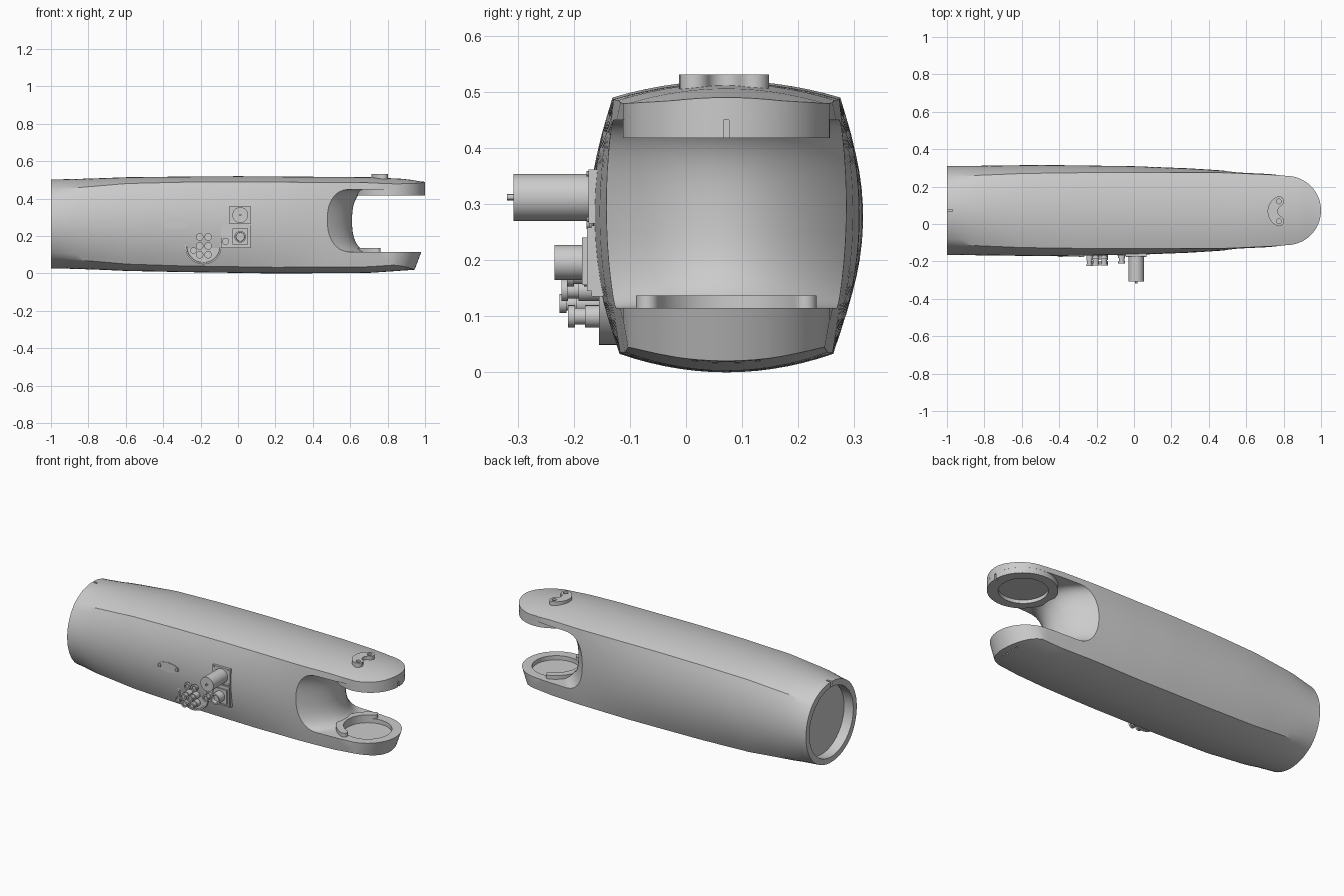
import bpy, bmesh, math
from math import sin, cos, pi, radians

if "Cube" in bpy.data.objects:
    bpy.data.objects.remove(bpy.data.objects["Cube"])

CY = 0.072  # body centre line in y


def loft(name, sections):
    """Skin closed rings of equal length and cap both ends."""
    bm = bmesh.new()
    rings = [[bm.verts.new(p) for p in s] for s in sections]
    n = len(rings[0])
    for a, b in zip(rings, rings[1:]):
        for i in range(n):
            j = (i + 1) % n
            bm.faces.new((a[i], a[j], b[j], b[i]))
    bm.faces.new(rings[0])
    bm.faces.new(rings[-1])
    bmesh.ops.recalc_face_normals(bm, faces=bm.faces)
    me = bpy.data.meshes.new(name)
    bm.to_mesh(me)
    bm.free()
    ob = bpy.data.objects.new(name, me)
    bpy.context.collection.objects.link(ob)
    return ob


def lathe(name, axis, centre, profile, n=32):
    """Turned part: profile is (position along axis, radius)."""
    u, v = centre
    rings = []
    for h, r in profile:
        ring = []
        for i in range(n):
            a, b = u + r * cos(2 * pi * i / n), v + r * sin(2 * pi * i / n)
            ring.append({'x': (h, a, b), 'y': (a, h, b), 'z': (a, b, h)}[axis])
        rings.append(ring)
    return loft(name, rings)


def rod(name, axis, centre, h0, h1, r, n=32):
    return lathe(name, axis, centre, [(h0, r), (h1, r)], n)


def box(name, x0, x1, y0, y1, z0, z1):
    return loft(name, [[(x0, y, z0), (x1, y, z0), (x1, y, z1), (x0, y, z1)] for y in (y0, y1)])


def arc_strip(name, centre, r, half, a0, a1, z0, z1):
    """Curved plate with rounded ends lying in the xy plane."""
    cx, cy = centre
    pts = []
    for rr, s, e in ((r + half, a0, a1), (r - half, a1, a0)):
        for i in range(17):
            a = radians(s + (e - s) * i / 16)
            pts.append((cx + rr * cos(a), cy + rr * sin(a)))
        a = radians(e)
        ex, ey = cx + r * cos(a), cy + r * sin(a)
        d = 0 if rr > r else pi
        for i in range(1, 8):
            b = a + d + pi * i / 8
            pts.append((ex + half * cos(b), ey + half * sin(b)))
    return loft(name, [[(x, y, z) for x, y in pts] for z in (z0, z1)])


def boolean(ob, cutters, op='DIFFERENCE'):
    for c in cutters:
        c.hide_render = True
        m = ob.modifiers.new('cut', 'BOOLEAN')
        m.object, m.operation, m.solver = c, op, 'EXACT'
    deps = bpy.context.evaluated_depsgraph_get()
    me = bpy.data.meshes.new_from_object(ob.evaluated_get(deps))
    ob.modifiers.clear()
    ob.data = me
    for c in cutters:
        bpy.data.objects.remove(c)


def table(x, pts):
    for (xa, a), (xb, b) in zip(pts, pts[1:]):
        if x <= xb:
            return a + (b - a) * (x - xa) / (xb - xa)
    return pts[-1][1]


# Main shell: round at the rear, four bowed sides towards the fork
def section(x):
    w = table(x, [(-1, .238), (-.5, .244), (0, .237), (.3, .225), (.5, .212), (.8, .199), (1, .19)])
    c = table(x, [(-1, .2), (0, .203), (.5, .202), (.8, .188), (1, .184)])
    zt = table(x, [(-1, .503), (-.6, .516), (0, .52), (.7, .515), (.9, .505), (1, .488)])
    zb = table(x, [(-1, .027), (-.6, .012), (0, .003), (.2, 0), (.7, .003), (.95, .02), (1, .028)])
    t = table(x, [(-1, .1), (-.85, .6), (-.6, .9), (-.3, 1), (1, 1)])
    cb, ct, cz = c - .012, zt - .03, zb + .033
    pts, n = [], 14
    for k in range(4):
        for i in range(n):
            s = i / n * 2 - 1
            bow, f = 1 - s * s, (s + 1) / 2
            if k == 0:
                y, z = -s * c, ct + (zt - ct) * bow
            elif k == 2:
                y, z = s * cb, cz + (zb - cz) * bow
            else:
                f = f if k == 1 else 1 - f
                y = c + (cb - c) * f + (w - (c + cb) / 2) * bow
                z = ct + (cz - ct) * f
                y = -y if k == 1 else y
            a = pi / 4 + (k + i / n) * pi / 2
            yc, zc = .238 * cos(a), .265 + .238 * sin(a)
            pts.append((x, CY + yc + (y - yc) * t, zc + (z - zc) * t))
    return pts


body = loft('arm_shell', [section(-1 + 2.02 * i / 44) for i in range(45)])

# Rounded fork tip outline, undercut at the bottom
tip = []
for z, d in ((-.1, -.1), (.115, -.02), (.3, 0), (.6, 0)):
    arc = [(.815 + d + .185 * cos(radians(a)), .185 * sin(radians(a))) for a in range(-90, 91, 5)]
    plan = [(-1.2, .4), (-1.2, -.4), (.3, -.4), (.45, -.226)] + arc + [(.45, .226), (.3, .4)]
    tip.append([(x, CY + y, z) for x, y in plan])
boolean(body, [loft('tip_cutter', tip)], 'INTERSECT')

# Fork opening with a saddle-shaped back wall
slot = []
for i in range(25):
    d = -.27 + .54 * i / 24
    off = .14 * (1 - (d / .22) ** 2)
    ring = [(1.3, CY + d, .115), (1.3, CY + d, .45)]
    for k in range(25):
        a = pi / 2 + pi * k / 24
        s, c = sin(a), abs(cos(a))
        z = .2825 + .1675 * math.copysign(abs(s) ** .8, s)
        ring.append((.58 - .11 * c ** .8 + off, CY + d, z))
    slot.append(ring)
boolean(body, [loft('slot_cutter', slot)])
cuts = [rod('rear_recess', 'x', (CY, .265), -1.1, -.94, .205, 64),
        rod('joint_recess', 'z', (.797, CY), .09, .2, .13, 64),
        box('rear_notch', -1.1, -.97, CY - .006, CY + .006, .46, .6)]
cuts += [rod('screw_hole', 'z', (.9, CY + y), -.1, .025, .006, 12) for y in (-.055, -.02, .02, .055)]
for c in cuts:
    boolean(body, [c])

# Joint faces in the fork
upper = rod('upper_joint_disc', 'z', (.815, CY), .418, .462, .1845, 72)
boolean(upper, [rod('upper_recess', 'z', (.81, CY), .38, .438, .13, 64)])
boolean(upper, [box('tip_notch', .985, 1.1, CY - .005, CY + .005, .3, .5)])
arc_strip('joint_stop', (.8, CY), .152, .02, 112, 248, .105, .137)

# Cable bracket on top
bracket = arc_strip('top_bracket', (.8, .068), .0586, .027, 115, 245, .49, .531)
boolean(bracket, [rod('hole', 'z', (.775, .068 + s * .053), .515, .6, .013, 20) for s in (-1, 1)])

# Round connector panel on the front
lathe('connector_panel', 'y', (-.185, .147), [(-.08, .098), (-.155, .098), (-.155, .09), (-.15, .088)], 48)


def connector(name, x, z, y, r=.02):
    lathe(name, 'y', (x, z), [(-.13, r), (y + .03, r), (y + .03, r * .75), (y + .012, r * .75),
                              (y + .012, r), (y, r), (y, r * .6), (y + .008, r * .6)], 20)


for x in (-.205, -.16):
    for z, y in ((.195, -.185), (.147, -.222), (.1, -.21)):
        connector('panel_connector', x, z, y)
connector('panel_connector', -.238, .123, -.225, .017)
connector('side_connector', -.066, .172, -.212, .019)

# Square socket plates with plugs
box('socket_backing', -.09, .068, -.168, -.1, .135, .262)
box('upper_socket_plate', -.045, .068, -.174, -.1, .265, .362)
box('lower_socket_plate', -.042, .066, -.176, -.1, .145, .258)
box('lower_socket_collar', -.03, .054, -.185, -.1, .156, .24)
lathe('upper_plug', 'y', (.012, .312), [(-.12, .042), (-.307, .042)], 40)
rod('plug_pin', 'y', (.012, .312), -.3, -.319, .006, 12)
lathe('lower_plug', 'y', (.012, .196), [(-.12, .031), (-.234, .031), (-.234, .023), (-.21, .022)], 40)
for x in (-.037, .06):
    for z in (.273, .354):
        rod('plate_screw', 'y', (x, z), -.15, -.177, .005, 10)

# Small oval port plate
outline = [(-.3375 + .072 * cos(2 * pi * i / 32), .267 + .028 * sin(2 * pi * i / 32)) for i in range(32)]
loft('oval_port', [[(x, y, z) for x, z in outline] for y in (-.14, -.1725)])
for x in (-.393, -.282):
    lathe('port_screw', 'y', (x, .267), [(-.15, .011), (-.177, .011), (-.177, .006), (-.173, .006)], 16)

# Smooth shading with crisp edges
for ob in bpy.data.objects:
    ob.select_set(True)
bpy.context.view_layer.objects.active = body
bpy.ops.object.shade_smooth_by_angle(angle=radians(30))
